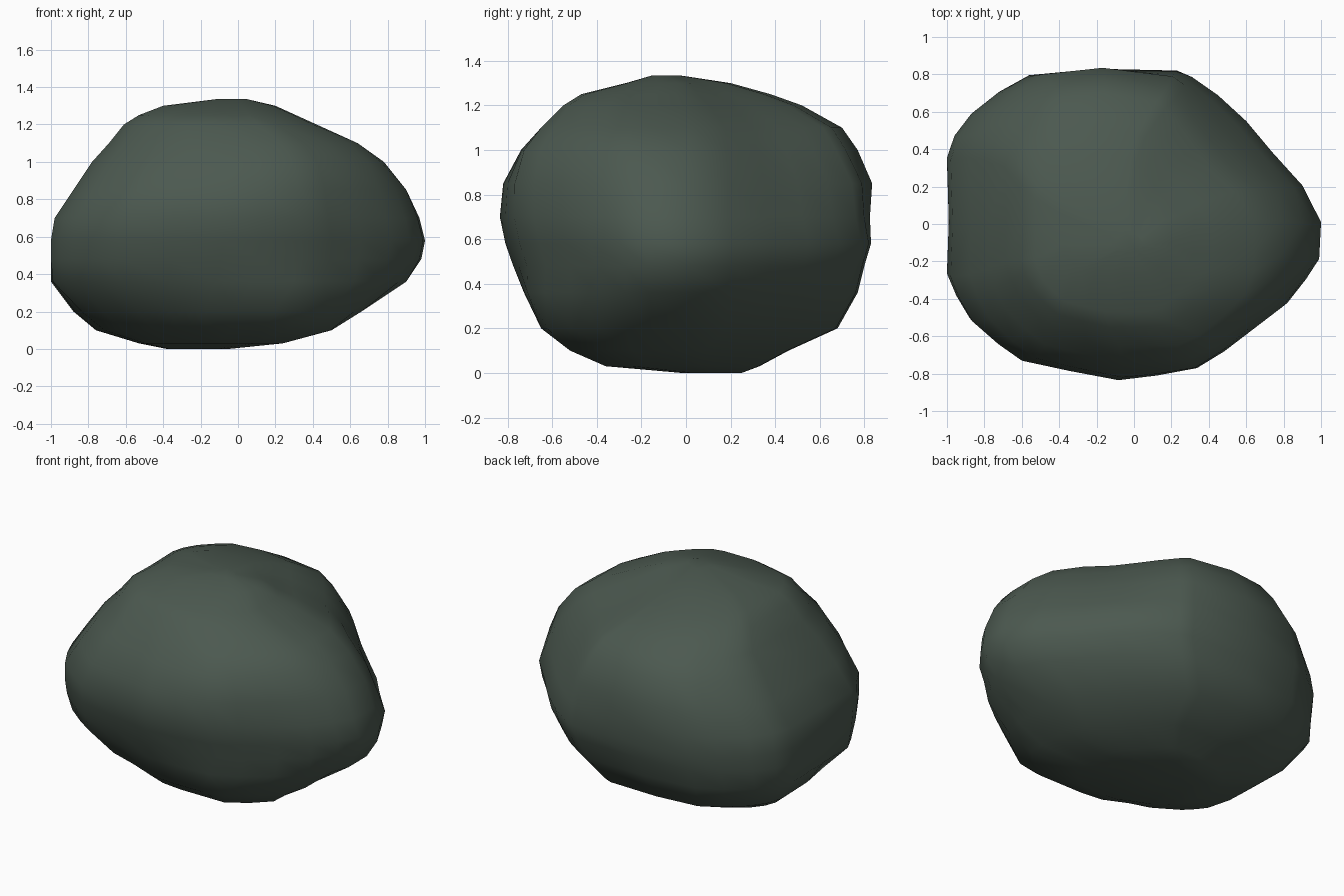
import bpy, bmesh, math

if "Cube" in bpy.data.objects:
    bpy.data.objects.remove(bpy.data.objects["Cube"])

# Stone colour
stone = bpy.data.materials.new("dark_green_grey_stone")
stone.diffuse_color = (0.072, 0.100, 0.080, 1.0)
stone.use_nodes = True
stone.node_tree.nodes["Principled BSDF"].inputs["Base Color"].default_value = stone.diffuse_color

# Widest outline of the boulder seen from above
OUTLINE = [(1, 0), (.99, -.2), (.92, -.31), (.82, -.44), (.66, -.56), (.5, -.68),
           (.35, -.77), (.13, -.81), (-.08, -.835), (-.35, -.785), (-.61, -.73),
           (-.74, -.64), (-.88, -.52), (-.95, -.4), (-1, -.28), (-.99, 0), (-1, .35),
           (-.96, .47), (-.87, .59), (-.72, .71), (-.56, .8), (-.2, .835),
           (.23, .825), (.31, .79), (.45, .69), (.6, .55), (.74, .38), (.9, .2)]
HALF_Y = 0.835

# Height of each layer with its x range and y range
LAYERS = [(0.0, -.38, -.05, -.02, .25), (.03, -.53, .24, -.36, .33),
          (.10, -.76, .50, -.52, .46), (.20, -.88, .66, -.65, .68),
          (.36, -1, .90, -.73, .77), (.48, -1, .98, -.775, .80),
          (.58, -1, 1, -.81, .83), (.70, -.98, .97, -.835, .825),
          (.85, -.88, .90, -.82, .835), (1.0, -.78, .78, -.74, .77),
          (1.1, -.69, .64, -.65, .70), (1.2, -.61, .42, -.55, .52),
          (1.25, -.53, .31, -.47, .38), (1.3, -.40, .20, -.27, .20),
          (1.335, -.12, .05, -.15, -.03)]


def fit(value, half, low, high):
    """Map a value in -half..half to low..high."""
    return low + (value / half + 1) / 2 * (high - low)


def ramp(z, start, end):
    """Rise from 0 at start to 1 at end."""
    return min(max((z - start) / (end - start), 0), 1)


def corner_bulge(dx, dy, z):
    """Swell or hollow of the diagonal corners at each height."""
    if dx > 0 and dy > 0:
        return -.13 * ramp(z, .60, .95)
    if dx > 0:
        return .20 * ramp(z, .80, 1.22) + .26 * ramp(z, .46, .10)
    if dy < 0:
        return -.15 * ramp(z, .40, .12)
    return 0


# Boulder: stacked layers joined into one skin
bm = bmesh.new()
rings = []
for z, x0, x1, y0, y1 in LAYERS:
    cx, cy = (x0 + x1) / 2, (y0 + y1) / 2
    ring = []
    for px, py in OUTLINE:
        dx = fit(px, 1, x0, x1) - cx
        dy = fit(py, HALF_Y, y0, y1) - cy
        weight = abs(math.sin(2 * math.atan2(dy, dx)))
        k = 1 + corner_bulge(dx, dy, z) * weight
        ring.append(bm.verts.new((min(max(cx + dx * k, x0), x1),
                                  min(max(cy + dy * k, y0), y1), z)))
    rings.append(ring)
n = len(OUTLINE)
for lower, upper in zip(rings, rings[1:]):
    for i in range(n):
        j = (i + 1) % n
        bm.faces.new((lower[i], lower[j], upper[j], upper[i]))
bm.faces.new(rings[0])
bm.faces.new(rings[-1])
bmesh.ops.recalc_face_normals(bm, faces=bm.faces[:])

mesh = bpy.data.meshes.new("boulder")
bm.to_mesh(mesh)
bm.free()
mesh.materials.append(stone)
boulder = bpy.data.objects.new("boulder", mesh)
bpy.context.collection.objects.link(boulder)

# Soft shading that keeps the sharper ridges
bpy.context.view_layer.objects.active = boulder
boulder.select_set(True)
bpy.ops.object.shade_smooth_by_angle(angle=math.radians(40))
